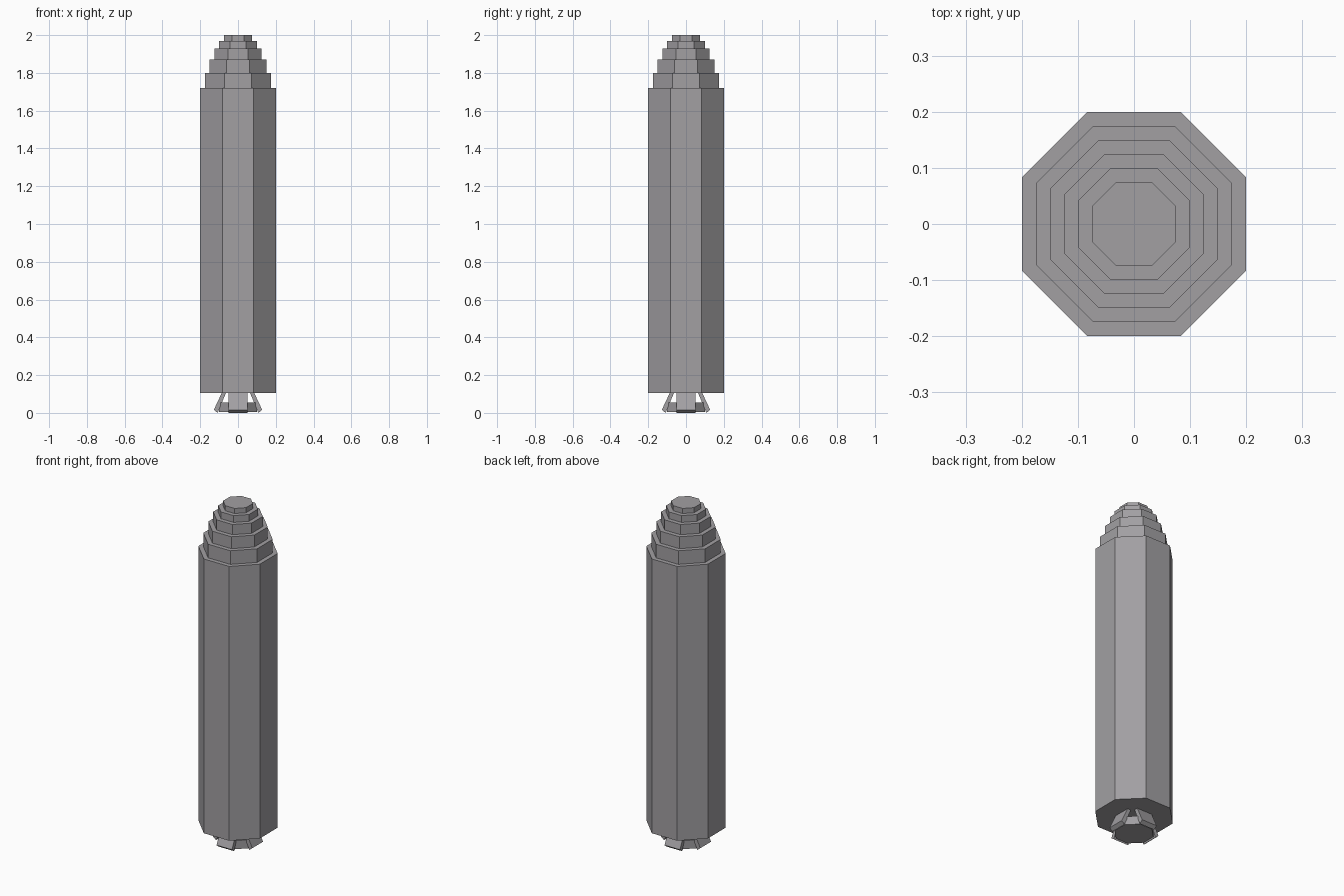
import bpy, bmesh, math
from mathutils import Matrix, Vector

if "Cube" in bpy.data.objects:
    bpy.data.objects.remove(bpy.data.objects["Cube"])

grey = bpy.data.materials.new("hull_grey")
grey.diffuse_color = (0.36, 0.35, 0.365, 1)
grey.use_nodes = True
grey.node_tree.nodes["Principled BSDF"].inputs["Base Color"].default_value = grey.diffuse_color


def finish(name, bm):
    bmesh.ops.recalc_face_normals(bm, faces=bm.faces)
    mesh = bpy.data.meshes.new(name)
    bm.to_mesh(mesh)
    bm.free()
    mesh.materials.append(grey)
    obj = bpy.data.objects.new(name, mesh)
    bpy.context.collection.objects.link(obj)
    return obj


def octagon_prism(name, apothem, z0, z1):
    """Upright eight-sided prism with flat sides facing the axes."""
    bm = bmesh.new()
    r = apothem / math.cos(math.pi / 8)
    turn = Matrix.Translation((0, 0, (z0 + z1) / 2)) @ Matrix.Rotation(math.pi / 8, 4, 'Z')
    bmesh.ops.create_cone(bm, cap_ends=True, segments=8, radius1=r, radius2=r,
                          depth=z1 - z0, matrix=turn)
    return finish(name, bm)


# Main body
octagon_prism("body", 0.2, 0.105, 1.72)

# Stepped nose
levels = [1.72, 1.80, 1.87, 1.93, 1.97, 2.0]
for i in range(5):
    octagon_prism(f"nose_tier_{i + 1}", 0.175 - 0.025 * i, levels[i], levels[i + 1])

# Engine plate under the body
octagon_prism("engine_plate", 0.1, 0.005, 0.055)

# Four splayed struts: side profile (radius, height) extruded across the width
profile = [(0.062, 0.11), (0.084, 0.11), (0.128, 0.016), (0.108, 0.0)]
for i in range(4):
    bm = bmesh.new()
    face = bm.faces.new([bm.verts.new((r, -0.05, z)) for r, z in profile])
    ext = bmesh.ops.extrude_face_region(bm, geom=[face])
    bmesh.ops.translate(bm, vec=Vector((0, 0.1, 0)),
                        verts=[v for v in ext["geom"] if isinstance(v, bmesh.types.BMVert)])
    bmesh.ops.rotate(bm, verts=bm.verts, matrix=Matrix.Rotation(i * math.pi / 2, 3, 'Z'))
    finish(f"engine_strut_{i + 1}", bm)
